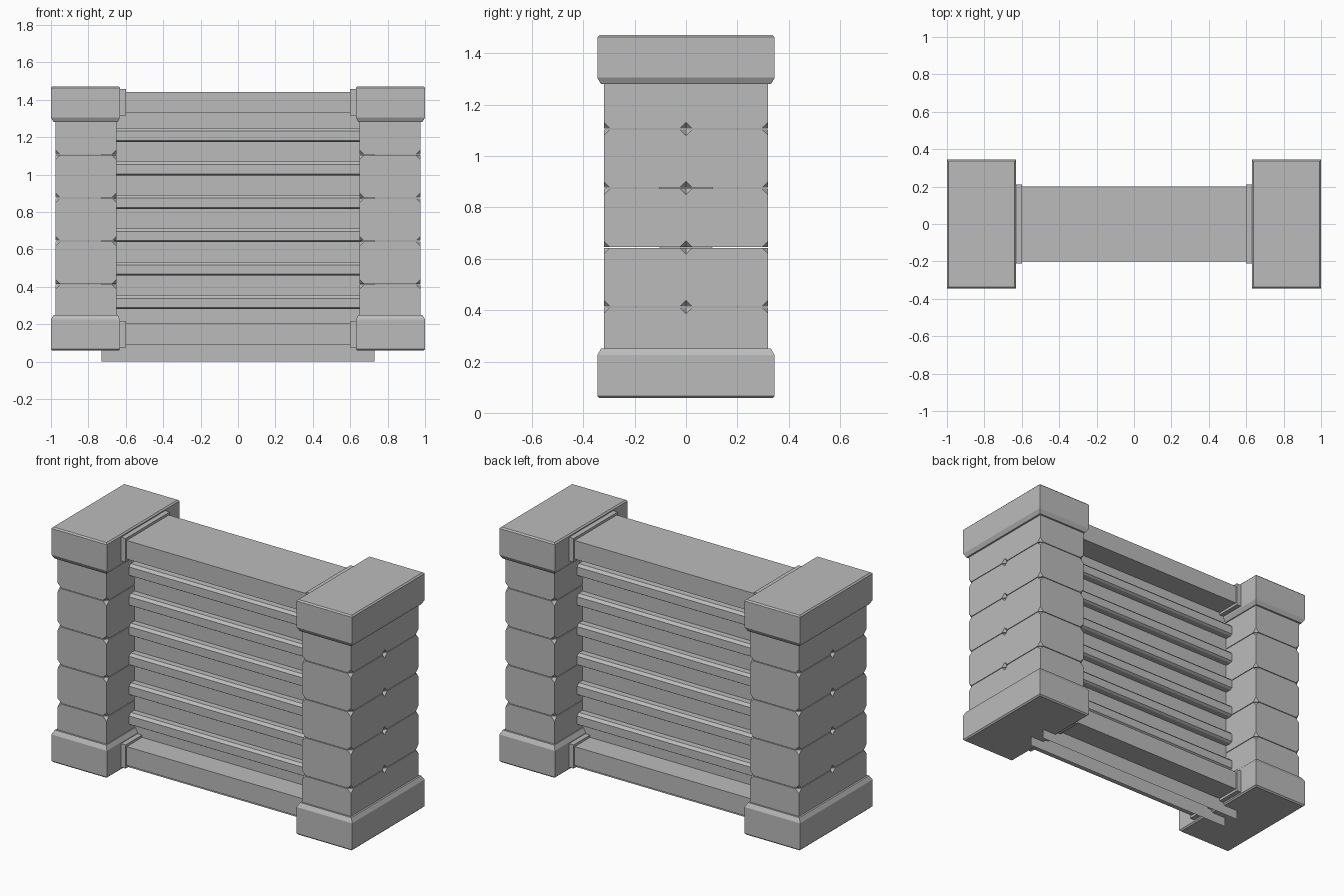
import bpy, bmesh

old = bpy.data.objects.get("Cube")
if old:
    bpy.data.objects.remove(old, do_unlink=True)

stone = bpy.data.materials.new("plain grey")
stone.use_nodes = True
GREY = (0.5, 0.5, 0.5, 1)
stone.diffuse_color = GREY
stone.node_tree.nodes["Principled BSDF"].inputs["Base Color"].default_value = GREY


def finish(name, bm):
    mesh = bpy.data.meshes.new(name)
    bmesh.ops.recalc_face_normals(bm, faces=bm.faces)
    bm.to_mesh(mesh)
    bm.free()
    mesh.materials.append(stone)
    ob = bpy.data.objects.new(name, mesh)
    bpy.context.scene.collection.objects.link(ob)
    return ob


def box(name, x, y, z, corner=0):
    """Box from (low, high) ranges, with optional cut-off corners."""
    bm = bmesh.new()
    bmesh.ops.create_cube(bm, size=1)
    for v in bm.verts:
        v.co = [r[0] if c < 0 else r[1] for c, r in zip(v.co, (x, y, z))]
    if corner:
        bmesh.ops.bevel(bm, geom=bm.verts[:], offset=corner, segments=1,
                        profile=0.5, affect='VERTICES')
    return finish(name, bm)


def cap(name, x, y, levels):
    """Rectangular block lofted through (z, inset) levels."""
    bm = bmesh.new()
    rings = []
    for z, i in levels:
        pts = ((x[0] + i, y[0] + i), (x[1] - i, y[0] + i),
               (x[1] - i, y[1] - i), (x[0] + i, y[1] - i))
        rings.append([bm.verts.new((px, py, z)) for px, py in pts])
    for a, b in zip(rings, rings[1:]):
        for k in range(4):
            n = (k + 1) % 4
            bm.faces.new((a[k], a[n], b[n], b[k]))
    bm.faces.new(rings[0])
    bm.faces.new(rings[-1])
    return finish(name, bm)


def span(side, low, high):
    return tuple(sorted((side * low, side * high)))


# Pillars: stacked pairs of blocks between a foot and a cap
JOINT, PITCH, GAP = 0.413, 0.231, 0.002
for side, label in ((1, "left"), (-1, "right")):
    for row in range(5):
        z0 = JOINT + (row - 1) * PITCH
        for depth, face in ((-1, "front"), (1, "back")):
            box(f"{label}_{face}_block_{row + 1}", span(side, 0.65, 0.975),
                span(depth, 0, 0.32), (z0 + GAP, z0 + PITCH - GAP), 0.024)
    outer = span(side, 0.63, 1.0)
    deep = (-0.345, 0.345)
    cap(f"{label}_pillar_foot", outer, deep,
        ((0.058, 0.008), (0.066, 0), (0.225, 0), (0.25, 0.014)))
    cap(f"{label}_pillar_cap", outer, deep,
        ((1.28, 0.014), (1.305, 0), (1.463, 0), (1.471, 0.008)))
    # Collars where the rails meet the pillars
    for z, place in ((0.075, "bottom"), (1.315, "top")):
        box(f"{label}_{place}_collar", span(side, 0.6, 0.68),
            (-0.21, 0.21), (z, z + 0.142))

# Rails
box("bottom_rail", (-0.65, 0.65), (-0.2, 0.2), (0.09, 0.203))
box("top_rail", (-0.65, 0.65), (-0.2, 0.2), (1.33, 1.442))

# Thin backing sheets, open below
for y, face in ((-0.054, "front"), (0.054, "back")):
    bm = bmesh.new()
    bm.faces.new([bm.verts.new((x, y, z)) for x, z in
                  ((-0.73, 0), (0.73, 0), (0.73, 1.38), (-0.73, 1.38))])
    sheet = finish(f"{face}_backing_sheet", bm)
    if y > 0:
        sheet.data.flip_normals()

# Horizontal slats with chamfered long edges
PROFILE = ((-0.092, 0), (-0.105, 0.008), (-0.105, 0.058), (-0.09, 0.073))
ring = PROFILE + tuple((-y, z) for y, z in reversed(PROFILE))
for i in range(6):
    base = 0.28 + i * 0.179
    bm = bmesh.new()
    ends = [[bm.verts.new((x, y, base + z)) for y, z in ring] for x in (-0.66, 0.66)]
    for k in range(len(ring)):
        n = (k + 1) % len(ring)
        bm.faces.new((ends[0][k], ends[0][n], ends[1][n], ends[1][k]))
    for end in ends:
        bm.faces.new(end)
    finish(f"slat_{i + 1}", bm)
